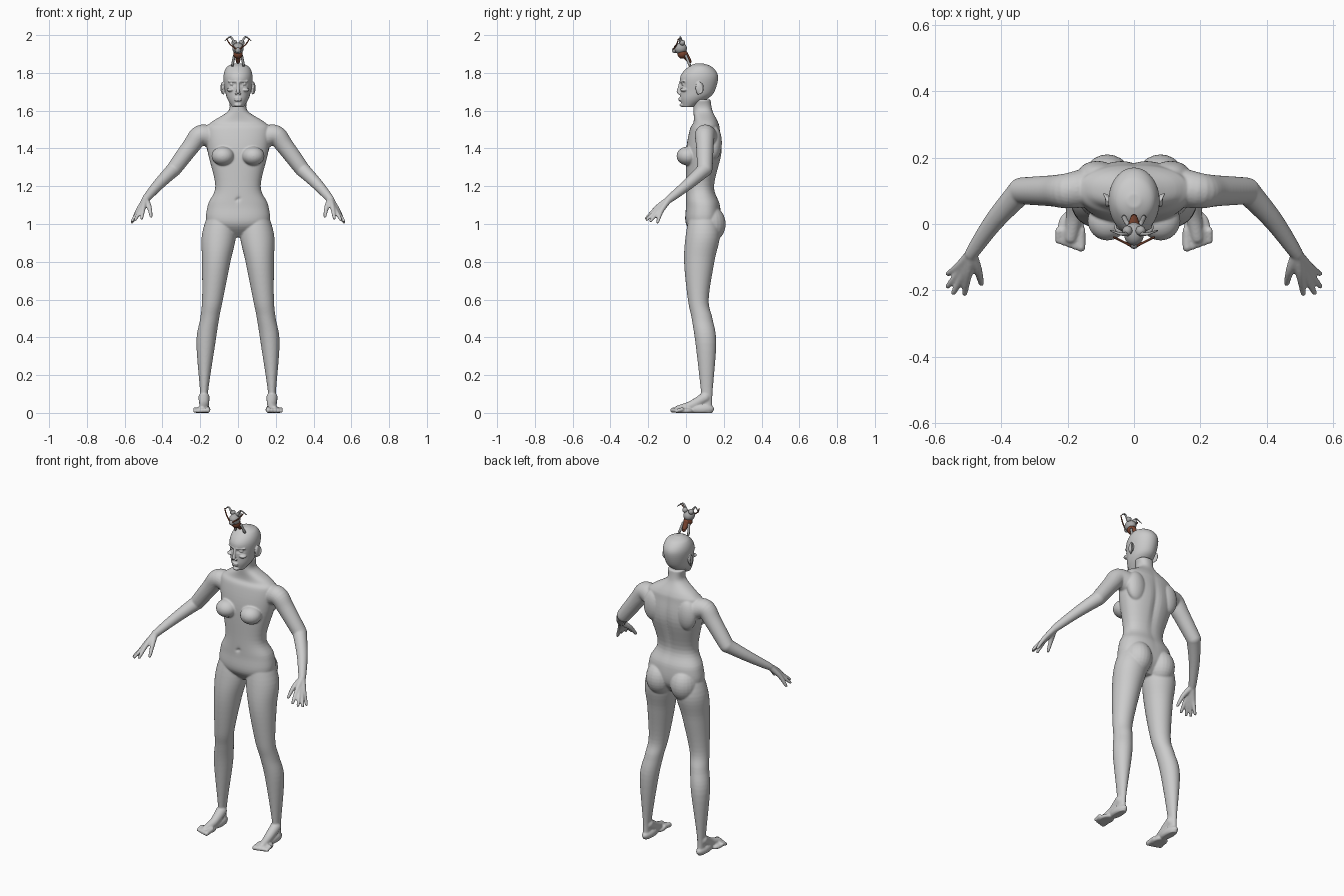
import bpy, bmesh, math
from mathutils import Vector, Matrix

if "Cube" in bpy.data.objects:
    bpy.data.objects.remove(bpy.data.objects["Cube"])

LEFT, RIGHT = 1, -1


def material(name, red, green, blue):
    mat = bpy.data.materials.new(name)
    mat.use_nodes = True
    colour = (red, green, blue, 1)
    mat.diffuse_color = colour
    mat.node_tree.nodes["Principled BSDF"].inputs["Base Color"].default_value = colour
    return mat


skin = material("matte grey", .6, .6, .6)
plate = material("slate grey", .4, .4, .4)
rust = material("rust red", .2, .06, .03)


def spline(rows, steps=6):
    """Smooth interpolation through rows of numbers."""
    rows = [Vector(row) for row in rows]
    last = len(rows) - 1
    slopes = [(rows[min(i + 1, last)] - rows[max(i - 1, 0)]) / 2 for i in range(last + 1)]
    result = []
    for i in range(last):
        step = rows[i + 1] - rows[i]
        for k in range(steps):
            t = k / steps
            ease = t * t * (3 - 2 * t)
            enter, leave = t * (1 - t) ** 2, t * t * (t - 1)
            result.append(rows[i] + step * ease + slopes[i] * enter + slopes[i + 1] * leave)
    return result + [rows[last]]


def join_rings(bm, rings):
    rings = [[bm.verts.new(point) for point in ring] for ring in rings]
    for lower, upper in zip(rings, rings[1:]):
        for i in range(len(lower)):
            bm.faces.new((lower[i - 1], lower[i], upper[i], upper[i - 1]))
    bm.faces.new(rings[0])
    bm.faces.new(rings[-1])


def circle(count):
    for k in range(count):
        angle = math.tau * k / count
        yield math.cos(angle), math.sin(angle)


def loft(bm, rows, side=LEFT, power=2.0):
    """Stack of rounded sections, each row: height, inner x, outer x, front y, back y."""
    def bend(value):
        return math.copysign(abs(value) ** (2 / power), value)
    rings = []
    for height, inner, outer, front, back in spline(rows):
        middle, width = (inner + outer) / 2, (outer - inner) / 2
        centre, depth = (front + back) / 2, (back - front) / 2
        rings.append([(side * (middle + width * bend(c)), centre + depth * bend(s), height)
                      for c, s in circle(64)])
    join_rings(bm, rings)


def symmetric(rows):
    return [(height, -width, width, front, back) for height, width, front, back in rows]


def blob(bm, centre, radii, side=LEFT):
    x, y, z = centre
    place = Matrix.Translation((side * x, y, z)) @ Matrix.Diagonal((*radii, 1))
    bmesh.ops.create_uvsphere(bm, u_segments=24, v_segments=16, radius=1, matrix=place)


def tube(bm, path, start, end, side=LEFT):
    """Round limb along a path, tapering from the start radius to the end radius."""
    points = spline([(side * x, y, z) for x, y, z in path])
    last = len(points) - 1
    rings = []
    for i, point in enumerate(points):
        radius = start + (end - start) * i / last
        along = points[min(i + 1, last)] - points[max(i - 1, 0)]
        across = along.cross(Vector((.5, 1, 0))).normalized()
        up = along.normalized().cross(across)
        rings.append([point + radius * (across * c + up * s) for c, s in circle(24)])
    join_rings(bm, rings)
    blob(bm, points[0], [start] * 3)
    blob(bm, points[last], [end] * 3)


def dent(bm, centre, spread, push):
    """Push the surface along y with a soft falloff."""
    for vert in bm.verts:
        distance = sum(((a - b) / s) ** 2 for a, b, s in zip(vert.co, centre, spread))
        vert.co.y += push * math.exp(-distance)


def finish(bm, name, mat, voxel=None):
    """Make the object; with a voxel size, fuse its overlapping parts into one skin."""
    bmesh.ops.recalc_face_normals(bm, faces=bm.faces)
    mesh = bpy.data.meshes.new(name)
    bm.to_mesh(mesh)
    bm.free()
    obj = bpy.data.objects.new(name, mesh)
    bpy.context.collection.objects.link(obj)
    bpy.ops.object.select_all(action="DESELECT")
    bpy.context.view_layer.objects.active = obj
    obj.select_set(True)
    if voxel:
        fuse = obj.modifiers.new("fuse", "REMESH")
        fuse.mode = "VOXEL"
        fuse.voxel_size = voxel
        relax = obj.modifiers.new("relax", "SMOOTH")
        relax.iterations = 5
        for modifier in ("fuse", "relax"):
            bpy.ops.object.modifier_apply(modifier=modifier)
    obj.data.materials.clear()
    obj.data.materials.append(mat)
    bpy.ops.object.shade_smooth()


# Torso and neck: height, half width, front, back
torso = [(.93, .05, .06, .13), (1, .16, 0, .18), (1.1, .16, 0, .18), (1.2, .12, 0, .15),
         (1.38, .16, 0, .19), (1.5, .17, .02, .18), (1.54, .14, .04, .17),
         (1.6, .05, .04, .14), (1.66, .05, .04, .13)]
body = bmesh.new()
loft(body, symmetric(torso), power=2.3)
dent(body, (0, .19, 1.33), (.02, .06, .16), -.01)   # spine groove
dent(body, (0, 0, 1.13), (.01, .04, .01), .01)      # navel

# Leg: height, inner, outer, front, back
leg = [(1.1, .03, .14, .03, .15), (.95, .01, .19, 0, .18), (.8, .04, .19, -.01, .15),
       (.6, .08, .19, .01, .12), (.5, .1, .2, .03, .14), (.37, .12, .22, .05, .16),
       (.1, .16, .2, .08, .14), (0, .16, .2, .08, .14)]
elbow, wrist = (.34, .1, 1.29), (.49, -.09, 1.13)
knuckles = Vector((.5, -.15, 1.09)), Vector((.53, -.13, 1.07))
fingertips = Vector((.51, -.21, 1.03)), Vector((.56, -.15, 1.01))

for side in (LEFT, RIGHT):
    loft(body, leg, side)
    tube(body, [(.14, .11, 1.46), (.2, .1, 1.47), (.25, .1, 1.41), elbow], .06, .04, side)
    tube(body, [elbow, (.42, .01, 1.21), wrist], .04, .02, side)
    blob(body, (.08, .01, 1.36), (.06, .06, .05), side)    # breast
    blob(body, (.08, .12, 1), (.08, .09, .1), side)        # buttock
    blob(body, (.11, .15, 1.43), (.06, .04, .09), side)    # shoulder blade
    # Fingers fan out from the wrist so that their bases merge into a palm
    for finger in range(4):
        fan = finger / 3
        knuckle = knuckles[0].lerp(knuckles[1], fan)
        reach = Vector((.02, -.02, 0)) * math.sin(math.pi * fan)
        tip = fingertips[0].lerp(fingertips[1], fan) + reach
        tube(body, [wrist, knuckle, tip], .018, .008, side)
    tube(body, [wrist, (.47, -.14, 1.09), (.46, -.18, 1.04)], .018, .008, side)   # thumb
    # Foot: instep, ball, heel and five toes
    tube(body, [(.18, .1, .08), (.18, .03, .04), (.19, -.04, .02)], .03, .02, side)
    blob(body, (.19, -.01, .01), (.04, .05, .02), side)
    blob(body, (.18, .08, .02), (.03, .07, .03), side)
    for toe in range(5):
        x, radius = .16 + .017 * toe, .014 - .001 * toe
        tube(body, [(x, -.02, .02), (x, .005 * toe - .07, radius)], radius, radius, side)
for vert in body.verts:
    vert.co.z = max(vert.co.z, 0)
finish(body, "body", skin, voxel=.0045)

# Head: height, half width, front, back
skull = [(1.62, .03, -.02, .04), (1.66, .055, -.03, .11), (1.7, .067, -.03, .15),
         (1.78, .077, -.03, .17), (1.83, .06, .01, .14), (1.85, .02, .05, .09)]
head = bmesh.new()
loft(head, symmetric(skull))
for side in (LEFT, RIGHT):
    dent(head, (side * .03, -.03, 1.74), (.02, .03, .01), .013)           # eye socket
for side in (LEFT, RIGHT):
    blob(head, (.03, -.01, 1.74), (.014, .014, .008), side)               # eyeball
    tube(head, [(.01, -.03, 1.755), (.05, -.01, 1.755)], .005, .005, side)  # brow
    blob(head, (.04, -.01, 1.71), (.02, .02, .01), side)                  # cheekbone
    blob(head, (.01, -.035, 1.69), (.006, .008, .006), side)              # nostril
    # Ear with a raised rim
    blob(head, (.08, .07, 1.72), (.008, .02, .03), side)
    rim = [(.08 + .01 * s, .07 + .02 * s, 1.72 + .03 * c) for c, s in circle(12) if s > -.6]
    tube(head, rim, .004, .004, side)
tube(head, [(0, -.03, 1.75), (0, -.04, 1.7)], .006, .01)   # nose
for height in (1.655, 1.665):                              # lips
    blob(head, (0, -.03, height), (.02, .01, .006))
blob(head, (0, -.02, 1.63), (.02, .014, .01))              # chin
finish(head, "head", skin, voxel=.003)

# Small horned creature perched on the crown
creature = bmesh.new()
blob(creature, (0, -.03, 1.93), (.03, .035, .03))
blob(creature, (0, -.06, 1.92), [.015] * 3)
for side in (LEFT, RIGHT):
    blob(creature, (.02, -.02, 1.96), [.015] * 3, side)
    tube(creature, [(.02, 0, 1.89), (.03, .02, 1.84)], .007, .007, side)
    tube(creature, [(.02, -.03, 1.96), (.04, -.03, 1.99), (.07, -.02, 1.97)], .007, .002, side)
finish(creature, "creature_body", plate)

# Its red belly and the bands beside the horns
belly = bmesh.new()
blob(belly, (0, -.02, 1.9), [.025] * 3)
tube(belly, [(0, -.01, 1.9), (0, .02, 1.86)], .02, .01)
for side in (LEFT, RIGHT):
    tube(belly, [(0, -.07, 1.92), (.04, -.05, 1.95), (.06, -.04, 1.98)], .004, .003, side)
finish(belly, "creature_belly", rust)
